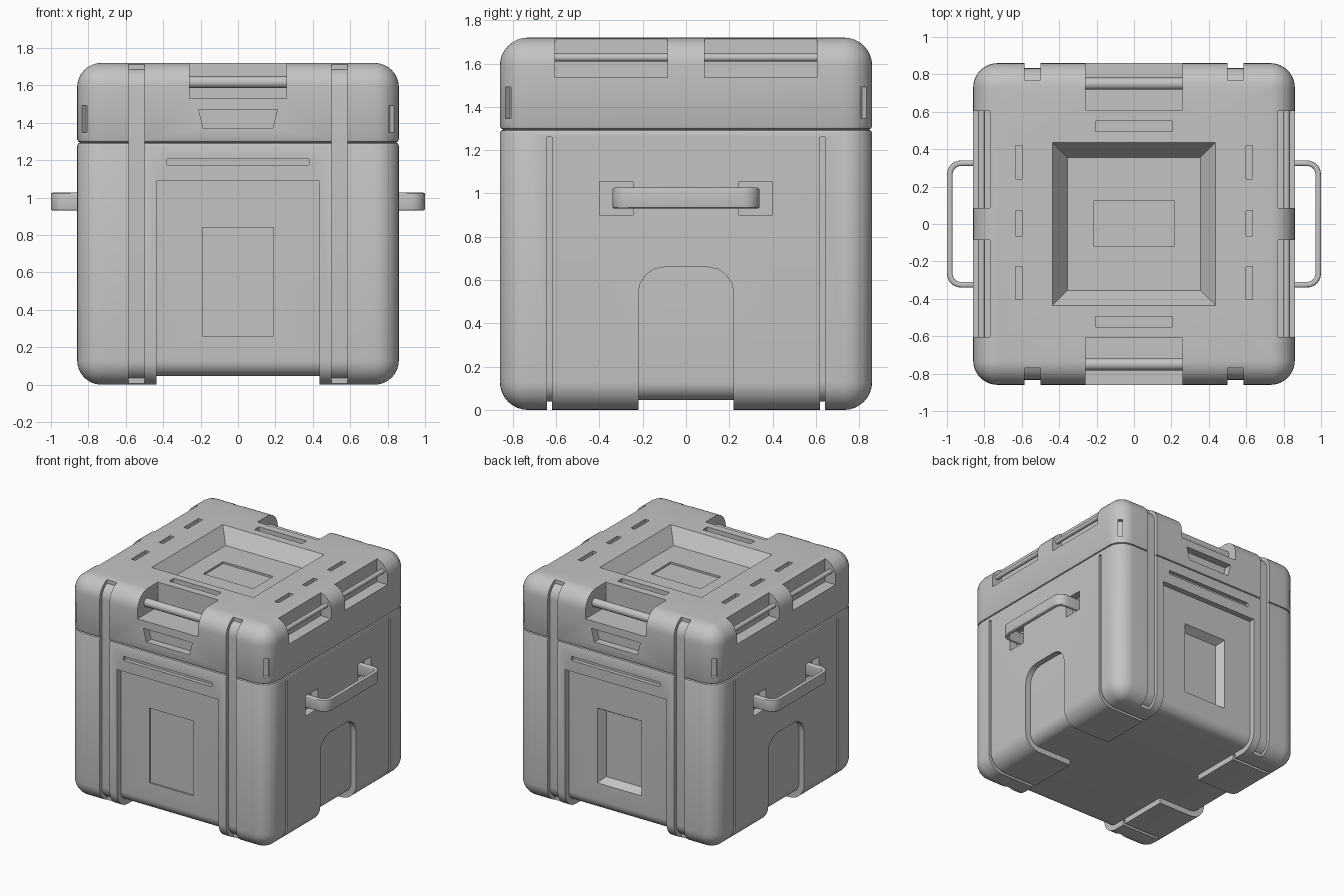
import bpy, bmesh, math
from mathutils import Matrix

if "Cube" in bpy.data.objects:
    bpy.data.objects.remove(bpy.data.objects["Cube"])

H, R, TOP, SEAM = 0.86, 0.13, 1.72, 1.295
grey = bpy.data.materials.new("grey plastic")
grey.diffuse_color = (0.55, 0.55, 0.55, 1)
grey.use_nodes = True
grey.node_tree.nodes["Principled BSDF"].inputs["Base Color"].default_value = grey.diffuse_color


def to_object(name, bm):
    bmesh.ops.recalc_face_normals(bm, faces=bm.faces[:])
    me = bpy.data.meshes.new(name)
    bm.to_mesh(me)
    bm.free()
    me.materials.append(grey)
    ob = bpy.data.objects.new(name, me)
    bpy.context.collection.objects.link(ob)
    return ob


def apply(ob, mod):
    bpy.ops.object.select_all(action='DESELECT')
    bpy.context.view_layer.objects.active = ob
    ob.select_set(True)
    bpy.ops.object.modifier_apply(modifier=mod.name)


def boolean(ob, other, op='DIFFERENCE', remove=True):
    m = ob.modifiers.new("bool", 'BOOLEAN')
    m.operation, m.solver, m.object = op, 'EXACT', other
    apply(ob, m)
    if remove:
        bpy.data.objects.remove(other)
    return ob


def loft(name, rings):
    """Skin closed rings of points and cap both ends."""
    bm = bmesh.new()
    vs = [[bm.verts.new(p) for p in ring] for ring in rings]
    n = len(vs[0])
    for a, b in zip(vs, vs[1:]):
        for i in range(n):
            bm.faces.new((a[i], a[(i + 1) % n], b[(i + 1) % n], b[i]))
    bm.faces.new(vs[0])
    bm.faces.new(vs[-1])
    return to_object(name, bm)


def round_square(h, r, z, n=8):
    pts = []
    for k in range(4):
        cx, cy = [(1, 1), (-1, 1), (-1, -1), (1, -1)][k]
        for i in range(n + 1):
            a = math.pi / 2 * (k + i / n)
            pts.append((cx * (h - r) + r * math.cos(a), cy * (h - r) + r * math.sin(a), z))
    return pts


def stack(name, levels, h, r):
    return loft(name, [round_square(h - i, max(r - i, 0.006), z) for z, i in levels])


def arc(r, z, up, n=8):
    """Height and inset pairs for a rounded bottom (up=1) or top (up=-1) rim."""
    out = [(z + up * r * (1 - math.cos(math.pi / 2 * k / n)),
            r * (1 - math.sin(math.pi / 2 * k / n))) for k in range(n + 1)]
    return out if up > 0 else out[::-1]


def core(d):
    """Whole crate shape shrunk by d, used to give grooves an even depth."""
    return stack("core", arc(R - d, d, 1) + arc(R - d, TOP - d, -1), H - d, R - d)


def prism(name, axis, pts, lo, hi, pts2=None):
    put = {'x': lambda p, t: (t, p[0], p[1]), 'y': lambda p, t: (p[0], t, p[1]),
           'z': lambda p, t: (p[0], p[1], t)}[axis]
    return loft(name, [[put(p, lo) for p in pts], [put(p, hi) for p in pts2 or pts]])


def rect(x0, x1, y0, y1):
    return [(x0, y0), (x1, y0), (x1, y1), (x0, y1)]


def box(x, y, z):
    return prism("cutter", 'z', rect(*x, *y), *z)


def span(s, a, b):
    return tuple(sorted((s * a, s * b)))


def rod(name, axis, centre, length, r):
    bm = bmesh.new()
    bmesh.ops.create_cone(bm, cap_ends=True, segments=20, radius1=r, radius2=r, depth=length)
    bm.transform(Matrix.Rotation(math.pi / 2, 4, 'Y' if axis == 'x' else 'X'))
    bm.transform(Matrix.Translation(centre))
    return to_object(name, bm)


# main shells: lower body and lid, meeting at a V-shaped seam
body = stack("crate_body", arc(R, 0, 1) + [(SEAM - 0.018, 0), (SEAM - 0.005, 0.005), (SEAM, 0.016)], H, R)
lid = stack("crate_lid", [(SEAM, 0.016), (SEAM + 0.005, 0.005), (SEAM + 0.018, 0)] + arc(R, TOP, -1), H, R)

# front, back and underside channel joined with the arched side channel
arch = [(-0.22, -0.1), (0.22, -0.1)]
for s, c in ((1, 0), (-1, 1)):
    for k in range(5):
        a = math.pi / 2 * (k / 4 + c)
        arch.append((s * 0.10 + 0.12 * math.cos(a), 0.54 + 0.12 * math.sin(a)))
channel = box((-0.435, 0.435), (-1.1, 1.1), (-0.12, 1.09))
boolean(channel, prism("cutter", 'x', arch, -1.2, 1.2), 'UNION')
boolean(channel, core(0.045))
boolean(body, channel)

for s in (-1, 1):
    # strap grooves running up front and back, over both shells
    for t in (-1, 1):
        strap = box(span(s, 0.5, 0.585), span(t, 0.77, 1.1), (-0.1, 1.9))
        boolean(strap, core(0.027))
        boolean(body, strap, remove=False)
        boolean(lid, strap)
        # handle sockets on the sides
        boolean(body, box(span(s, 0.80, 1.1), span(t, 0.245, 0.40), (0.90, 1.055)))
        # side bar cutouts in the lid
        boolean(lid, box(span(s, 0.77, 1.1), span(t, 0.085, 0.605), (1.535, 1.9)))
        # slots on the lid corners
        bm = bmesh.new()
        bmesh.ops.create_cube(bm, size=1)
        bm.transform(Matrix.Translation((s * 0.822, t * 0.822, 1.42))
                     @ Matrix.Rotation(s * t * math.pi / 4, 4, 'Z') @ Matrix.Diagonal((0.06, 0.036, 0.145, 1)))
        boolean(lid, to_object("cutter", bm))
    # thin side grooves continuing under the body
    groove = box((-1.1, 1.1), span(s, 0.62, 0.643), (-0.1, 1.26))
    boolean(groove, core(0.038))
    boolean(body, groove)
    # long slit above the front and back panels
    boolean(body, box((-0.38, 0.38), span(s, 0.83, 1), (1.175, 1.207)))
    # front and back bar cutouts, finger pockets and top slots in the lid
    boolean(lid, box((-0.26, 0.26), span(s, 0.61, 1.1), (1.53, 1.9)))
    boolean(lid, prism("cutter", 'y', [(-0.185, 1.37), (0.185, 1.37), (0.21, 1.47), (-0.21, 1.47)],
                       *span(s, 0.80, 1)))
    boolean(lid, box((-0.205, 0.203), span(s, 0.495, 0.55), (1.685, 1.9)))
    for y0, y1 in ((0.24, 0.42), (-0.063, 0.073), (-0.405, -0.228)):
        boolean(lid, box(span(s, 0.598, 0.633), (y0, y1), (1.685, 1.9)))

# shallow front inset and deep sloped back inset
boolean(body, box((-0.19, 0.19), (-0.9, -0.802), (0.26, 0.84)))
boolean(body, prism("cutter", 'y', rect(-0.155, 0.155, 0.295, 0.805), 0.755, 0.815 + 0.02,
                    rect(-0.202, 0.202, 0.248, 0.852)))

# sloped tray in the lid top with a shallow label inset
tray_floor = 1.61
boolean(lid, prism("cutter", 'z', rect(-0.355, 0.355, -0.355, 0.355), tray_floor, TOP + 0.055,
                   rect(-0.475, 0.475, -0.475, 0.475)))
boolean(lid, box((-0.215, 0.215), (-0.12, 0.125), (tray_floor - 0.015, 1.7)))

parts = [body, lid]
for s, side in ((-1, "left"), (1, "right")):
    # grab bars inside the lid cutouts
    parts.append(rod("lid_bar_" + ("front" if s < 0 else "back"), 'x', (0, s * 0.75, 1.617), 0.56, 0.032))
    for t, end in ((-1, "front"), (1, "back")):
        parts.append(rod(f"lid_bar_{side}_{end}", 'y', (s * 0.815, t * 0.345, 1.628), 0.56, 0.018))
    # U-shaped carrying handle
    outer, inner = [(0.78, -0.34)], [(0.78, -0.31)]
    for c, start in ((-1, -math.pi / 2), (1, 0)):
        for k in range(7):
            a = start + math.pi / 2 * k / 6
            outer.append((0.925 + 0.075 * math.cos(a), c * 0.265 + 0.075 * math.sin(a)))
            inner.append((0.925 + 0.045 * math.cos(a), c * 0.265 + 0.045 * math.sin(a)))
    outline = outer + [(0.78, 0.34), (0.78, 0.31)] + inner[:0:-1] + inner[:1]
    handle = prism("handle_" + side, 'z', [(s * x, y) for x, y in outline], 0.93, 1.027)
    m = handle.modifiers.new("bevel", 'BEVEL')
    m.width, m.segments, m.limit_method, m.angle_limit = 0.011, 3, 'ANGLE', math.radians(40)
    apply(handle, m)
    parts.append(handle)

for ob in parts:
    bpy.ops.object.select_all(action='DESELECT')
    ob.select_set(True)
    bpy.context.view_layer.objects.active = ob
    bpy.ops.object.shade_smooth_by_angle(angle=math.radians(30))
